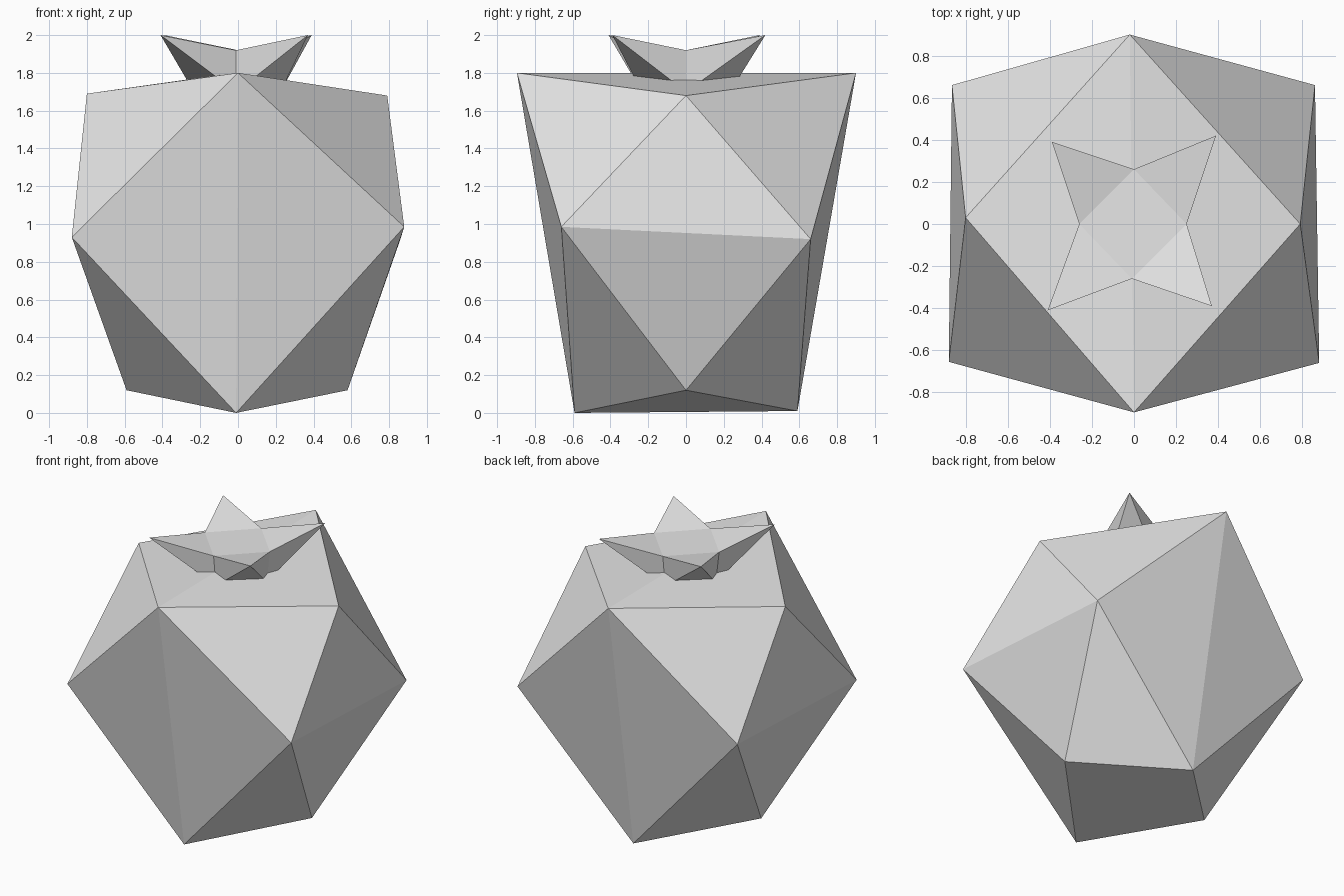
import bpy
import bmesh

cube = bpy.data.objects.get("Cube")
if cube:
    bpy.data.objects.remove(cube, do_unlink=True)

# One plain grey for the whole model
grey = bpy.data.materials.new("light grey")
grey.use_nodes = True
colour = (0.8, 0.8, 0.8, 1)
grey.diffuse_color = colour
grey.node_tree.nodes["Principled BSDF"].inputs["Base Color"].default_value = colour


def finish(name, bm):
    bmesh.ops.recalc_face_normals(bm, faces=bm.faces[:])
    mesh = bpy.data.meshes.new(name)
    bm.to_mesh(mesh)
    bm.free()
    mesh.materials.append(grey)
    obj = bpy.data.objects.new(name, mesh)
    bpy.context.collection.objects.link(obj)
    return obj


# Body: a faceted fruit, the hull of three rings of four corners
crown = [(0, -0.895, 1.8), (0.79, 0, 1.68), (-0.02, 0.9, 1.8), (-0.8, 0.03, 1.69)]
waist = [(0.88, -0.66, 0.985), (0.86, 0.66, 0.92), (-0.865, 0.66, 0.97), (-0.88, -0.655, 0.93)]
foot = [(-0.01, -0.59, 0), (0.58, 0, 0.12), (0, 0.59, 0.01), (-0.59, 0, 0.12)]
bm = bmesh.new()
for point in crown + waist + foot:
    bm.verts.new(point)
bmesh.ops.convex_hull(bm, input=bm.verts[:])
finish("fruit_body", bm)

# Leaf crown: a diamond block with a raised pointed leaf on each side
notches = [(-0.01, -0.26), (0.25, 0), (0, 0.26), (-0.26, 0)]
tips = [(0.37, -0.39), (0.39, 0.42), (-0.39, 0.39), (-0.41, -0.41)]
bm = bmesh.new()
upper = [bm.verts.new((x, y, 1.92)) for x, y in notches]
lower = [bm.verts.new((x * 0.9, y * 0.9, 1.70)) for x, y in notches]
ends = [bm.verts.new((x, y, 2.0)) for x, y in tips]
bm.faces.new(upper)
bm.faces.new(lower[::-1])
for i, tip in enumerate(ends):
    j = (i + 1) % len(ends)
    bm.faces.new((upper[j], upper[i], tip))
    bm.faces.new((upper[i], lower[i], tip))
    bm.faces.new((lower[i], lower[j], tip))
    bm.faces.new((lower[j], upper[j], tip))
finish("leaf_crown", bm)
